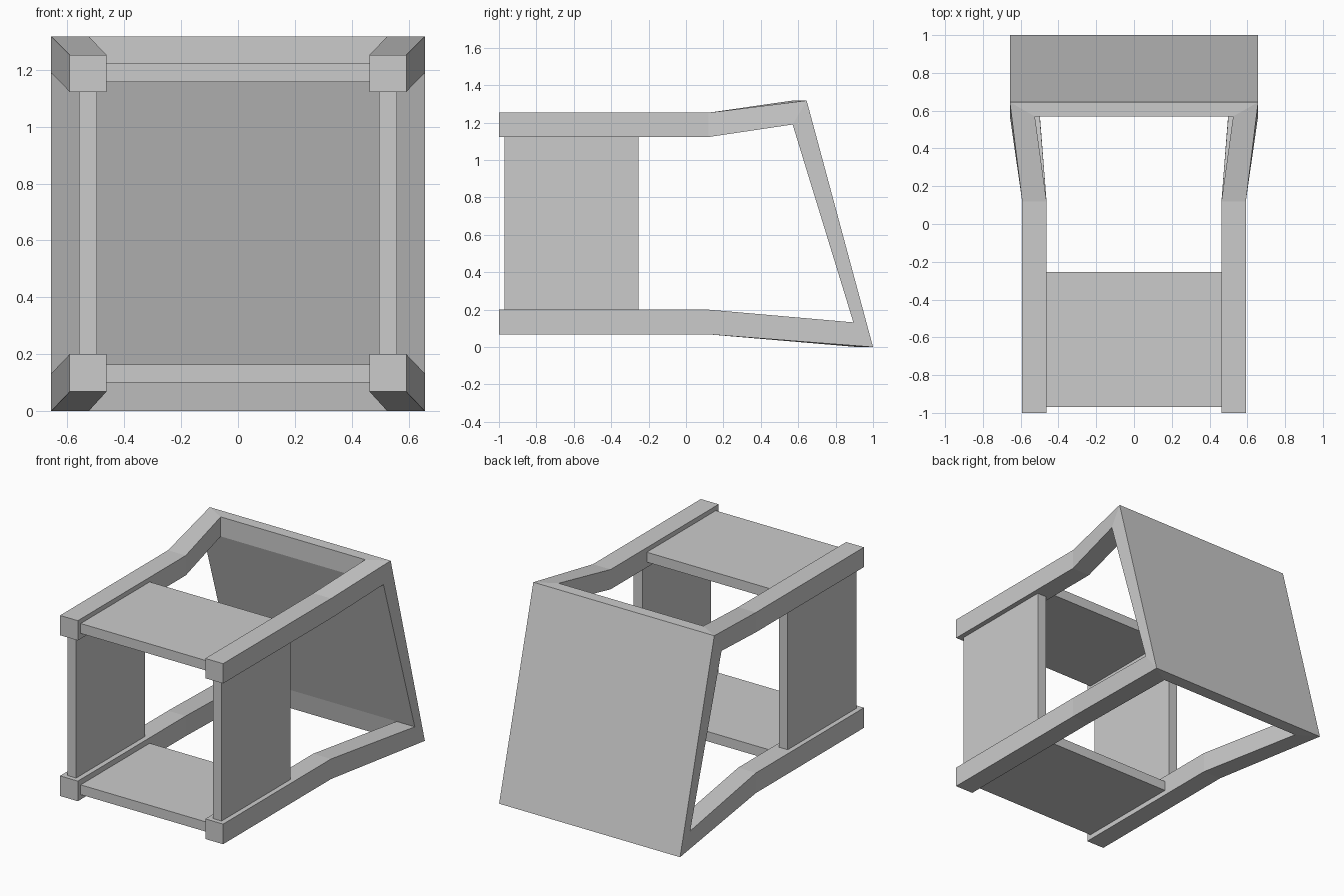
import bpy, bmesh

if "Cube" in bpy.data.objects:
    bpy.data.objects.remove(bpy.data.objects["Cube"])


def add_object(name, bm):
    bmesh.ops.recalc_face_normals(bm, faces=bm.faces)
    mesh = bpy.data.meshes.new(name)
    bm.to_mesh(mesh)
    bm.free()
    ob = bpy.data.objects.new(name, mesh)
    bpy.context.collection.objects.link(ob)
    return ob


def panel(name, x, y, z):
    bm = bmesh.new()
    bmesh.ops.create_cube(bm, size=1)
    for v in bm.verts:
        v.co = [lo + (c + 0.5) * (hi - lo) for c, (lo, hi) in zip(v.co, (x, y, z))]
    return add_object(name, bm)


# Frame: right half of the sloping back plate with two flared rails, mirrored
bm = bmesh.new()
XI, XO = 0.525, 0.657          # inner and outer x of the rails at the plate


def rail(z_in, z_out, end):
    """Rings run inner-tip, inner-outer edge, outer-outer edge, outer-tip."""
    rings = []
    for y in (-1.0, 0.12):
        pts = [(0.463, y, z_in), (0.463, y, z_out), (0.592, y, z_out), (0.592, y, z_in)]
        rings.append([bm.verts.new(p) for p in pts])
    rings.append([bm.verts.new(p) for p in end])
    bm.faces.new(rings[0])
    for a, b in zip(rings, rings[1:]):
        for i in range(4):
            j = (i + 1) % 4
            bm.faces.new((a[i], a[j], b[j], b[i]))
    return rings[-1]


top = rail(1.123, 1.253, [(XI, 0.57, 1.19), (XI, 0.57, 1.318),
                          (XO, 0.645, 1.318), (XO, 0.57, 1.19)])
low = rail(0.2, 0.068, [(XI, 0.895, 0.132), (XI, 0.918, 0),
                        (XO, 1.0, 0), (XO, 0.895, 0.132)])

# Back plate between the rail ends and the centre line
mid = {v: bm.verts.new((0, v.co.y, v.co.z)) for v in (*top[:3], *low[:3])}
for e in (top, low):
    bm.faces.new((e[0], e[1], mid[e[1]], mid[e[0]]))             # inner lip
    bm.faces.new((e[1], e[2], mid[e[2]], mid[e[1]]))             # plate edge
bm.faces.new((top[2], low[2], mid[low[2]], mid[top[2]]))         # back
bm.faces.new((top[3], top[2], low[2], low[3]))                   # side
bm.faces.new((mid[top[0]], top[0], top[3], low[3], low[0], mid[low[0]]))  # inside
frame = add_object("frame", bm)
mirror = frame.modifiers.new("mirror", 'MIRROR')
mirror.use_clip = True

# Panels joining the front part of the rails
Y = (-0.97, -0.255)
panel("upper_panel", (-0.463, 0.463), Y, (1.158, 1.223))
panel("lower_panel", (-0.463, 0.463), Y, (0.1, 0.164))
panel("right_panel", (0.496, 0.56), Y, (0.2, 1.123))
panel("left_panel", (-0.56, -0.496), Y, (0.2, 1.123))
